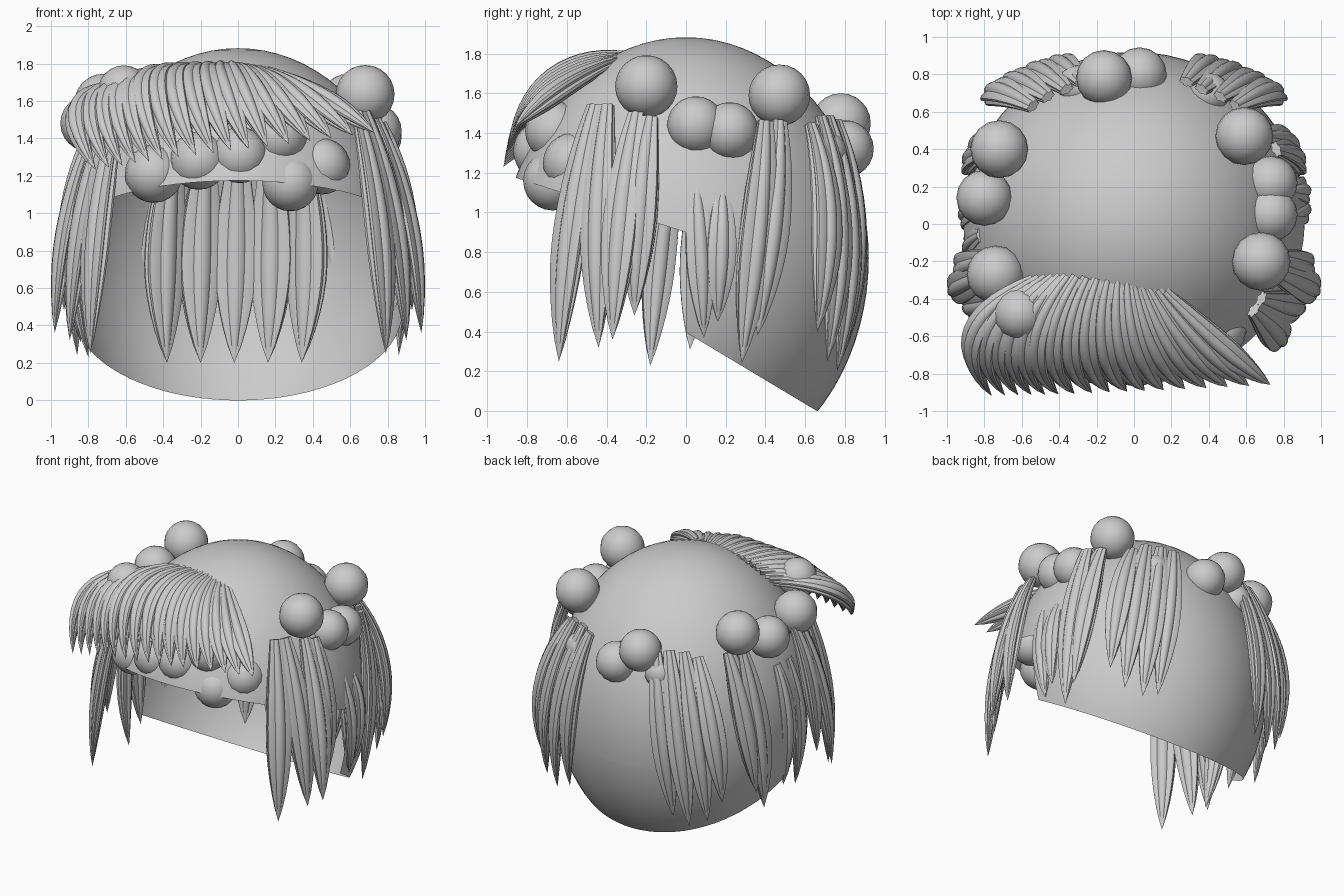
import bpy, bmesh
from math import sin, cos, pi
from mathutils import Vector as V

if "Cube" in bpy.data.objects:
    bpy.data.objects.remove(bpy.data.objects["Cube"])

CENTER = V((0, 0, 0.77))


def finish(bm, name, angle=40):
    me = bpy.data.meshes.new(name)
    bm.to_mesh(me)
    bm.free()
    ob = bpy.data.objects.new(name, me)
    bpy.context.collection.objects.link(ob)
    bpy.ops.object.select_all(action='DESELECT')
    ob.select_set(True)
    bpy.context.view_layer.objects.active = ob
    bpy.ops.object.shade_smooth_by_angle(angle=angle * pi / 180)
    return ob


def strand(bm, root, ctrl, tip, w, t, rings=14, sides=24):
    """Fluted lock along a curve: narrow root, full middle, pointed tip."""
    root, ctrl, tip = V(root), V(ctrl), V(tip)
    loops = []
    for i in range(rings):
        u = i / rings
        p = root * (1 - u) ** 2 + ctrl * 2 * u * (1 - u) + tip * u * u
        T = ((ctrl - root) * (1 - u) + (tip - ctrl) * u).normalized()
        N = p - V((0, 0, min(p.z, 1.1)))
        N = (N - T * N.dot(T)).normalized()
        B = T.cross(N)
        s = (0.45 + 0.55 * sin(pi * u / 1.1)) if u < 0.55 else \
            cos(pi / 2 * (u - 0.55) / 0.45) ** 0.8
        ring = []
        for k in range(sides):
            a = 2 * pi * k / sides
            f = s * (0.78 + 0.27 * abs(sin(3 * a)))
            ring.append(bm.verts.new(p + B * (w * f * cos(a)) + N * (t * f * sin(a))))
        loops.append(ring)
    end = bm.verts.new(tip)
    for k in range(sides):
        j = (k + 1) % sides
        for a, b in zip(loops, loops[1:]):
            bm.faces.new((a[k], a[j], b[j], b[k]))
        bm.faces.new((loops[-1][k], loops[-1][j], end))
    bm.faces.new(loops[0][::-1])


def hanging(name, locks, bulge, w, t, side=1):
    """A clump of locks that swing outward from the head and hang down."""
    bm = bmesh.new()
    for r, e in locks:
        r, e = V((r[0] * side, *r[1:])), V((e[0] * side, *e[1:]))
        m = (r + e) / 2
        out = V((m.x, m.y, 0)).normalized()
        strand(bm, r, m + out * 2 * bulge + V((0, 0, 0.1)), e, w, t)
    bmesh.ops.recalc_face_normals(bm, faces=bm.faces)
    finish(bm, name)


# Cap: thin egg-shaped shell, sloped at the nape and cut open at the face
bm = bmesh.new()
bmesh.ops.create_uvsphere(bm, u_segments=64, v_segments=40, radius=1)
for v in bm.verts:
    v.co = V((v.co.x * 0.92, v.co.y * 0.92, v.co.z * 1.112)) + CENTER


def cut(co, no, clear):
    g = bm.verts[:] + bm.edges[:] + bm.faces[:]
    bmesh.ops.bisect_plane(bm, geom=g, plane_co=co, plane_no=no, clear_inner=clear)


SLOPE = 0.32
cut((0, 0.66, 0), (0, 0.6, 1), True)
cut((0, 0, 0), (0, 1, 0), False)
cut((0, 0, 0.9), (0, SLOPE, 1), False)
face = [f for f in bm.faces if f.calc_center_median().y < 0
        and f.calc_center_median().z < 0.9 - SLOPE * f.calc_center_median().y]
bmesh.ops.delete(bm, geom=face, context='FACES')
finish(bm, "cap")

# Round balls in a garland around the head
balls = [(-.72, .40, 1.59, .155), (-.80, .14, 1.48, .15), (-.74, -.27, 1.50, .155),
         (-.61, -.48, 1.65, .14), (.59, .47, 1.59, .155), (.73, .22, 1.41, .145),
         (.73, .05, 1.44, .145), (.68, -.20, 1.635, .157), (-.16, .78, 1.45, .15),
         (.03, .80, 1.32, .145), (-.30, .74, 1.30, .11), (.40, .70, 1.30, .11),
         (-.45, -.62, 1.21, .155), (-.21, -.70, 1.28, .155), (.01, -.72, 1.31, .15),
         (.22, -.66, 1.41, .15), (.28, -.67, 1.16, .15), (.45, -.57, 1.25, .15)]
bm = bmesh.new()
for x, y, z, r in balls:
    made = bmesh.ops.create_uvsphere(bm, u_segments=16, v_segments=12, radius=r)
    bmesh.ops.translate(bm, verts=made["verts"], vec=(x, y, z))
finish(bm, "garland_balls")

# Fringe: swept locks fanned between a root line and a tip line
roots = [(-.54, -.30, 1.66), (-.34, -.28, 1.77), (-.05, -.31, 1.79), (.16, -.36, 1.76)]
mids = [(-1.04, -.56, 1.70), (-.64, -.70, 1.80), (-.06, -.72, 1.79), (.44, -.66, 1.64)]
tips = [(-.76, -.92, 1.23), (-.38, -.91, 1.29), (.12, -.89, 1.35), (.73, -.86, 1.43)]


def along(pts, u):
    f = u * (len(pts) - 1)
    i = min(int(f), len(pts) - 2)
    return V(pts[i]).lerp(V(pts[i + 1]), f - i)


bm = bmesh.new()
COUNT = 17
for i in range(COUNT):
    u = i / (COUNT - 1)
    strand(bm, along(roots, u), along(mids, u), along(tips, u), 0.075, 0.055)
bmesh.ops.recalc_face_normals(bm, faces=bm.faces)
finish(bm, "fringe")

# Side locks, mirrored
front_side = [((.64, -.46, 1.54), (.79, -.64, .25)), ((.68, -.40, 1.54), (.90, -.44, .32)),
              ((.74, -.25, 1.50), (.98, -.37, .36)), ((.77, -.18, 1.48), (.93, -.26, .48))]
rear_side = [((.76, .40, 1.46), (.86, .28, .24)), ((.69, .47, 1.46), (.85, .36, .38))]
back = [((.28, .76, 1.46), (.44, .78, .25)), ((.36, .72, 1.48), (.56, .76, .20)),
        ((.46, .68, 1.48), (.68, .71, .25)), ((.54, .63, 1.44), (.77, .66, .40))]
for s, n in ((1, "right"), (-1, "left")):
    hanging("front_side_locks_" + n, front_side, 0.045, 0.095, 0.055, s)
    hanging("rear_side_locks_" + n, rear_side, 0.05, 0.095, 0.055, s)
    hanging("back_locks_" + n, back, 0.09, 0.09, 0.055, s)

# Ear locks, different on each side
hanging("ear_locks_right", [((.83, .05, 1.15), (.88, .09, .37)),
                            ((.83, .18, 1.10), (.88, .16, .45))], 0.04, 0.08, 0.05)
hanging("ear_locks_left", [((-.82, -.06, 1.25), (-.80, -.18, .23)),
                           ((-.82, .08, 1.25), (-.84, .02, .31))], 0.06, 0.085, 0.05)

# Nape locks lining the inside of the back
nape = [((-.34 + .17 * i, .72 - .5 * (-.34 + .17 * i) ** 2, 1.30),
         (-.38 + .18 * i, .70 - .5 * (-.38 + .18 * i) ** 2, .20)) for i in range(5)]
hanging("nape_locks", nape, 0.06, 0.12, 0.06)
